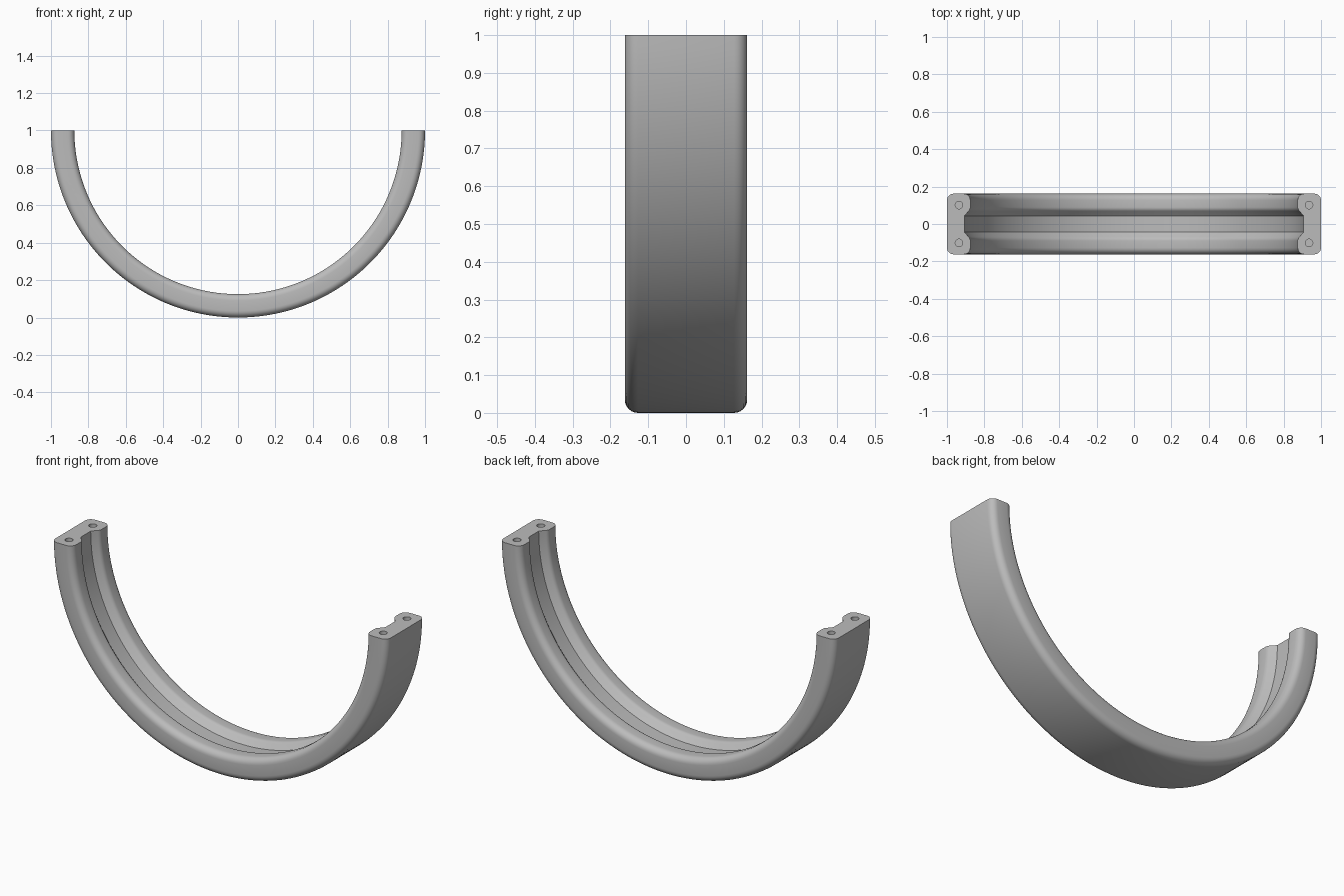
import bpy, bmesh, math

if "Cube" in bpy.data.objects:
    bpy.data.objects.remove(bpy.data.objects["Cube"])

STEPS = 96            # segments along the half circle
HALF_W = 0.162        # half width along y
R_OUT, R_IN, R_GROOVE = 1.0, 0.875, 0.907

grey = bpy.data.materials.new("plain grey")
grey.diffuse_color = (0.5, 0.5, 0.5, 1)
grey.use_nodes = True
grey.node_tree.nodes["Principled BSDF"].inputs["Base Color"].default_value = grey.diffuse_color


def arc(cr, cy, rad, a0, a1, n=6):
    """Points of a fillet in the (radius, y) plane, angles in degrees."""
    return [(cr + rad * math.cos(math.radians(a0 + (a1 - a0) * i / n)),
             cy + rad * math.sin(math.radians(a0 + (a1 - a0) * i / n)))
            for i in range(n + 1)]


# Half cross-section: groove floor, sloped lip, inner corner, outer corner
c = 0.035
half = [(R_GROOVE, 0.042)]
half += arc(R_IN + 0.03, 0.09, 0.03, 230, 180, 5)
half += arc(R_IN + c, HALF_W - c, c, 180, 90)
half += arc(R_OUT - c, HALF_W - c, c, 90, 0)
profile = half + [(r, -y) for r, y in reversed(half)]

# Half ring swept around the y axis
bm = bmesh.new()
rings = []
for i in range(STEPS + 1):
    a = math.pi + math.pi * i / STEPS
    rings.append([bm.verts.new((r * math.cos(a), y, 1 + r * math.sin(a)))
                  for r, y in profile])
n = len(profile)
for lo, hi in zip(rings, rings[1:]):
    for j in range(n):
        k = (j + 1) % n
        bm.faces.new((lo[j], lo[k], hi[k], hi[j]))
bm.faces.new(rings[0])
bm.faces.new(rings[-1])
bmesh.ops.recalc_face_normals(bm, faces=bm.faces)
mesh = bpy.data.meshes.new("half_ring")
bm.to_mesh(mesh)
bm.free()
ring = bpy.data.objects.new("half_ring", mesh)
bpy.context.collection.objects.link(ring)
mesh.materials.append(grey)

# Blind bolt holes in both end faces
bm = bmesh.new()
for sx in (-1, 1):
    for sy in (-1, 1):
        new = bmesh.ops.create_cone(bm, cap_ends=True, segments=32,
                                    radius1=0.02, radius2=0.02, depth=0.2)
        bmesh.ops.translate(bm, verts=new["verts"],
                            vec=(sx * 0.936, sy * 0.101, 1.0))
cut_mesh = bpy.data.meshes.new("hole_cutter")
bm.to_mesh(cut_mesh)
bm.free()
cut_mesh.materials.append(grey)
cutter = bpy.data.objects.new("hole_cutter", cut_mesh)
bpy.context.collection.objects.link(cutter)
cutter.hide_render = True

mod = ring.modifiers.new("bolt_holes", "BOOLEAN")
mod.operation = "DIFFERENCE"
mod.solver = "EXACT"
mod.object = cutter
bpy.context.view_layer.objects.active = ring
ring.select_set(True)
bpy.ops.object.modifier_apply(modifier=mod.name)
bpy.data.objects.remove(cutter)

# Smooth surfaces, crisp ends and groove edges
bpy.ops.object.shade_smooth_by_angle(angle=math.radians(30))
